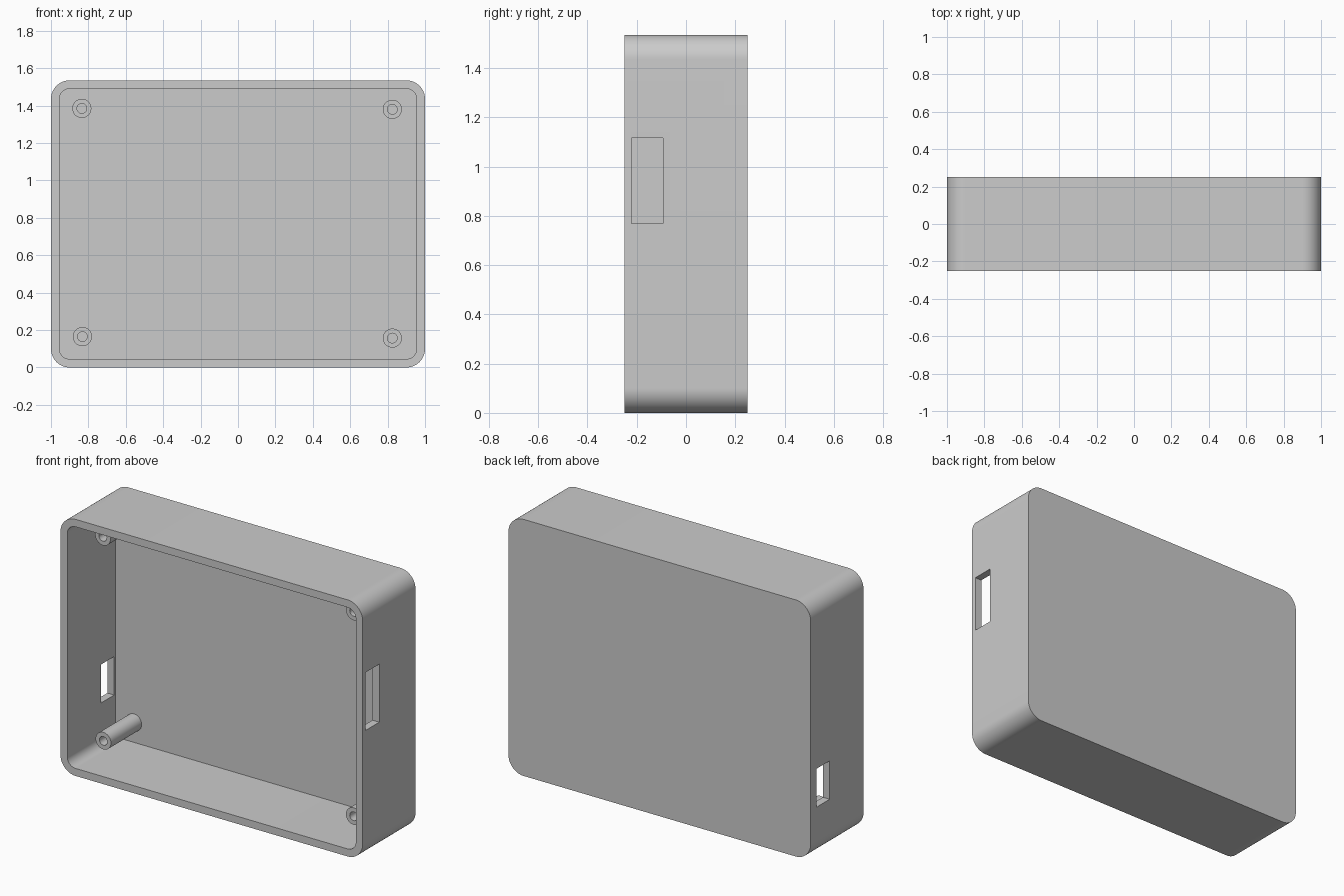
import bpy
import bmesh
from math import cos, sin, pi, radians

cube = bpy.data.objects.get("Cube")
if cube:
    bpy.data.objects.remove(cube, do_unlink=True)

HALF_W, HEIGHT, HALF_D = 1.0, 1.535, 0.25
WALL = 0.045
FLOOR_Y = HALF_D - WALL
MID_Z = HEIGHT / 2

grey = bpy.data.materials.new("grey plastic")
grey.use_nodes = True
colour = (0.6, 0.6, 0.6, 1)
grey.diffuse_color = colour
grey.node_tree.nodes["Principled BSDF"].inputs["Base Color"].default_value = colour


def make_object(name, bm):
    bmesh.ops.recalc_face_normals(bm, faces=bm.faces[:])
    mesh = bpy.data.meshes.new(name)
    bm.to_mesh(mesh)
    bm.free()
    mesh.materials.append(grey)
    obj = bpy.data.objects.new(name, mesh)
    bpy.context.collection.objects.link(obj)
    return obj


def rounded_prism(name, half_w, half_h, radius, y0, y1, steps=16):
    """Rounded rectangle in the x-z plane, extruded along y."""
    bm = bmesh.new()
    verts = []
    for q, (sx, sz) in enumerate([(1, 1), (-1, 1), (-1, -1), (1, -1)]):
        for i in range(steps + 1):
            a = (q + i / steps) * pi / 2
            verts.append(bm.verts.new((sx * (half_w - radius) + radius * cos(a), y0,
                                       MID_Z + sz * (half_h - radius) + radius * sin(a))))
    face = bm.faces.new(verts)
    moved = bmesh.ops.extrude_face_region(bm, geom=[face])["geom"]
    bmesh.ops.translate(bm, vec=(0, y1 - y0, 0),
                        verts=[g for g in moved if isinstance(g, bmesh.types.BMVert)])
    return make_object(name, bm)


def box(name, low, high):
    bm = bmesh.new()
    bmesh.ops.create_cube(bm, size=1)
    for v in bm.verts:
        v.co = [l + (c + 0.5) * (h - l) for c, l, h in zip(v.co, low, high)]
    return make_object(name, bm)


def tube(name, x, z, outer, inner, y0, y1, sides=32):
    """Hollow post along y, made by sweeping a square section round its axis."""
    bm = bmesh.new()
    rings = []
    for r, y in [(outer, y1), (outer, y0), (inner, y0), (inner, y1)]:
        rings.append([bm.verts.new((x + r * cos(2 * pi * i / sides), y,
                                    z + r * sin(2 * pi * i / sides))) for i in range(sides)])
    for k in range(4):
        a, b = rings[k], rings[(k + 1) % 4]
        for i in range(sides):
            j = (i + 1) % sides
            bm.faces.new((a[i], a[j], b[j], b[i]))
    return make_object(name, bm)


def smooth(obj):
    bpy.ops.object.select_all(action='DESELECT')
    bpy.context.view_layer.objects.active = obj
    obj.select_set(True)
    bpy.ops.object.shade_smooth_by_angle(angle=radians(30))


def cut(obj, cutter):
    cutter.hide_render = True
    mod = obj.modifiers.new("cut", 'BOOLEAN')
    mod.operation = 'DIFFERENCE'
    mod.solver = 'EXACT'
    mod.object = cutter
    bpy.context.view_layer.objects.active = obj
    bpy.ops.object.modifier_apply(modifier=mod.name)
    bpy.data.objects.remove(cutter, do_unlink=True)


# Case: rounded tray open at the front, with a slot in each side wall
case = rounded_prism("case", HALF_W, MID_Z, 0.1, -HALF_D, HALF_D)
cut(case, rounded_prism("cavity_cutter", HALF_W - WALL, MID_Z - WALL, 0.055,
                        -HALF_D - 0.1, FLOOR_Y))
cut(case, box("left_slot_cutter", (0.9, -0.222, 0.77), (1.1, -0.093, 1.117)))
cut(case, box("right_slot_cutter", (-1.1, 0.07, 0.30), (-0.9, 0.193, 0.53)))
smooth(case)

# Screw posts standing on the back panel
posts = {"upper_right_post": (-0.835, 1.385), "upper_left_post": (0.825, 1.38),
         "lower_right_post": (-0.832, 0.165), "lower_left_post": (0.825, 0.157)}
for name, (x, z) in posts.items():
    smooth(tube(name, x, z, 0.051, 0.026, -0.085, FLOOR_Y + 0.01))
